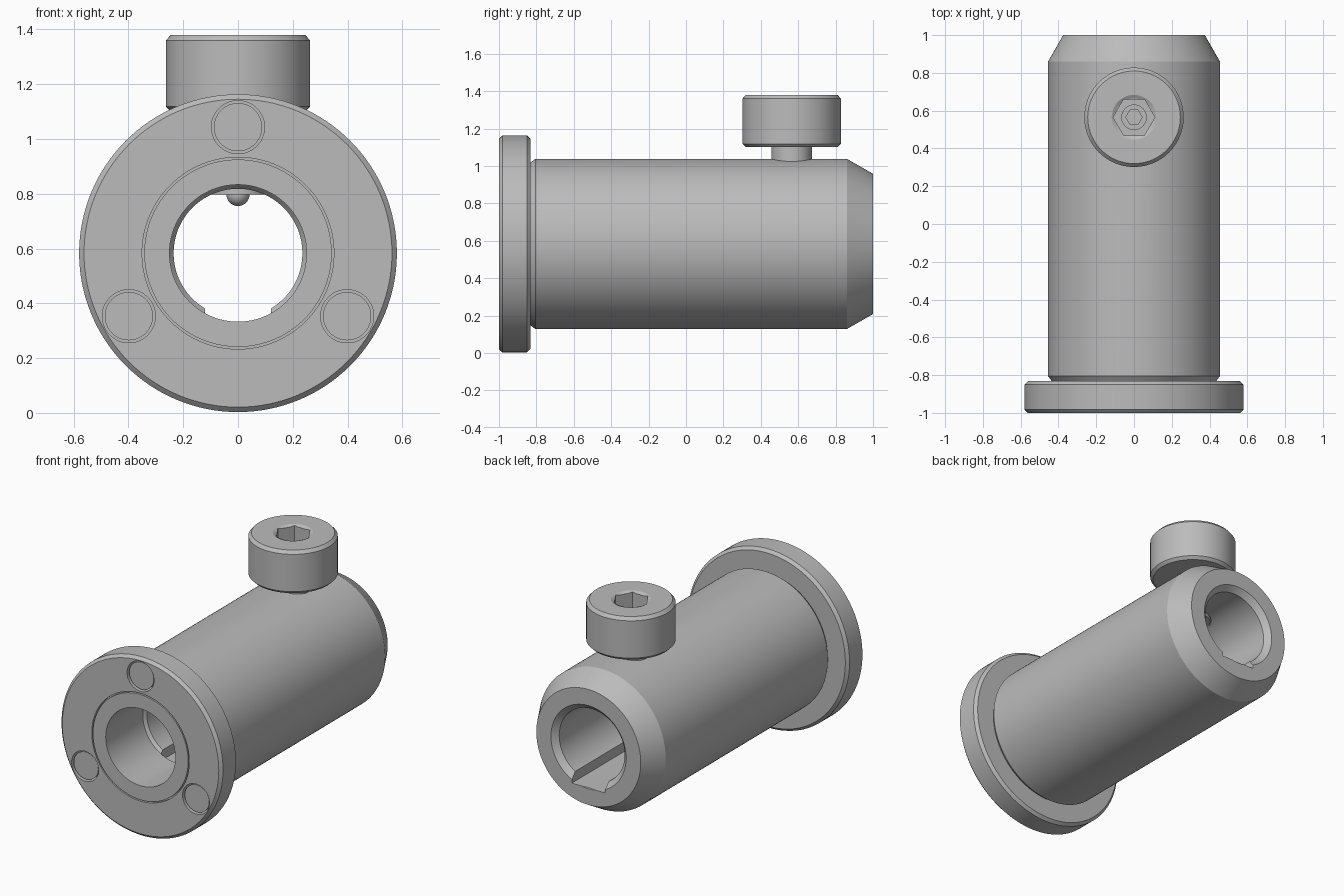
import bpy, bmesh, math
from mathutils import Matrix

old = bpy.data.objects.get("Cube")
if old:
    bpy.data.objects.remove(old)

AXIS_Z = 0.583      # height of the tube's centre line
SCREW_Y = 0.565     # position of the clamp screw along the tube

steel = bpy.data.materials.new("grey_steel")
steel.use_nodes = True
grey = (0.5, 0.5, 0.5, 1)
steel.diffuse_color = grey
steel.node_tree.nodes["Principled BSDF"].inputs["Base Color"].default_value = grey


def finish(name, bm):
    bmesh.ops.remove_doubles(bm, verts=bm.verts, dist=1e-5)
    bmesh.ops.recalc_face_normals(bm, faces=bm.faces)
    mesh = bpy.data.meshes.new(name)
    bm.to_mesh(mesh)
    bm.free()
    mesh.materials.append(steel)
    obj = bpy.data.objects.new(name, mesh)
    bpy.context.collection.objects.link(obj)
    return obj


def lathe(name, profile, along="z", at=(0, 0, 0), n=96, closed=False):
    """Spin (radius, distance) points about the z or y direction."""
    bm = bmesh.new()
    rings = [[bm.verts.new((r * math.cos(k * math.tau / n), r * math.sin(k * math.tau / n), d))
              for k in range(n)] for r, d in profile]
    pairs = list(zip(rings, rings[1:]))
    if closed:
        pairs.append((rings[-1], rings[0]))
    for a, b in pairs:
        for k in range(n):
            j = (k + 1) % n
            bm.faces.new((a[k], a[j], b[j], b[k]))
    bmesh.ops.dissolve_degenerate(bm, dist=1e-6, edges=bm.edges)
    turn = Matrix.Rotation(-math.pi / 2, 4, "X") if along == "y" else Matrix()
    bm.transform(Matrix.Translation(at) @ turn)
    return finish(name, bm)


def rod(name, r, low, high, **kw):
    return lathe(name, [(0, low), (r, low), (r, high), (0, high)], **kw)


def cut(obj, cutter):
    mod = obj.modifiers.new("cut", "BOOLEAN")
    mod.operation = "DIFFERENCE"
    mod.solver = "EXACT"
    mod.object = cutter
    bpy.context.view_layer.objects.active = obj
    bpy.ops.object.modifier_apply(modifier=mod.name)
    bpy.data.objects.remove(cutter)


def smooth(obj):
    bpy.ops.object.select_all(action="DESELECT")
    obj.select_set(True)
    bpy.context.view_layer.objects.active = obj
    bpy.ops.object.shade_smooth_by_angle(angle=math.radians(25))


# Flanged tube with tapered end and a stepped bore
tube = lathe("flanged_tube", [
    (0.25, -1), (0.342, -1), (0.342, -0.98), (0.35, -0.98), (0.35, -1),
    (0.562, -1), (0.58, -0.982), (0.58, -0.85), (0.562, -0.832),
    (0.435, -0.832), (0.455, -0.805), (0.455, 0.86), (0.375, 1),
    (0.27, 1), (0.235, 0.965), (0.235, -0.6), (0.25, -0.62),
], along="y", at=(0, 0, AXIS_Z), n=128, closed=True)

# Flat keyway along the bottom of the bore
bm = bmesh.new()
bmesh.ops.create_cube(bm, size=1, matrix=Matrix.Translation((0, 0.24, 0.418))
                      @ Matrix.Diagonal((0.24, 1.72, 0.2, 1)))
cut(tube, finish("keyway_cutter", bm))

# Magnet pockets and magnets around the flange face
magnets = []
for i, side in enumerate(("top", "left", "right")):
    a = math.pi / 2 - i * math.tau / 3
    spot = (0.46 * math.cos(a), 0, AXIS_Z + 0.46 * math.sin(a))
    cut(tube, rod("pocket_cutter", 0.097, -1.1, -0.9, along="y", at=spot, n=48))
    magnets.append(rod(side + "_magnet", 0.088, -0.99, -0.895, along="y", at=spot, n=48))

# Screw hole in the tube wall
here = (0, SCREW_Y, 0)
cut(tube, rod("screw_hole_cutter", 0.112, 0.7, 1.2, at=here, n=64))

# Clamp screw: shank and chamfered head
screw = lathe("clamp_screw", [
    (0, 0.797), (0.108, 0.797), (0.108, 1.1), (0.245, 1.1), (0.263, 1.118),
    (0.263, 1.36), (0.245, 1.38), (0.118, 1.38), (0.1, 1.37), (0, 1.37),
], at=here)
cut(screw, rod("socket_cutter", 0.11, 1.22, 1.5, at=here, n=6))
cut(screw, rod("inner_hole_cutter", 0.065, 1.0, 1.25, at=here, n=48))
cut(screw, rod("inner_socket_cutter", 0.043, 0.92, 1.05, at=here, n=6))

# Round pressure tip under the screw
tip = lathe("screw_tip", [(0.042 * math.sin(t * math.pi / 16), 0.797 - 0.042 * math.cos(t * math.pi / 16))
                          for t in range(17)], at=here, n=32)

for part in [tube, screw, tip] + magnets:
    smooth(part)
